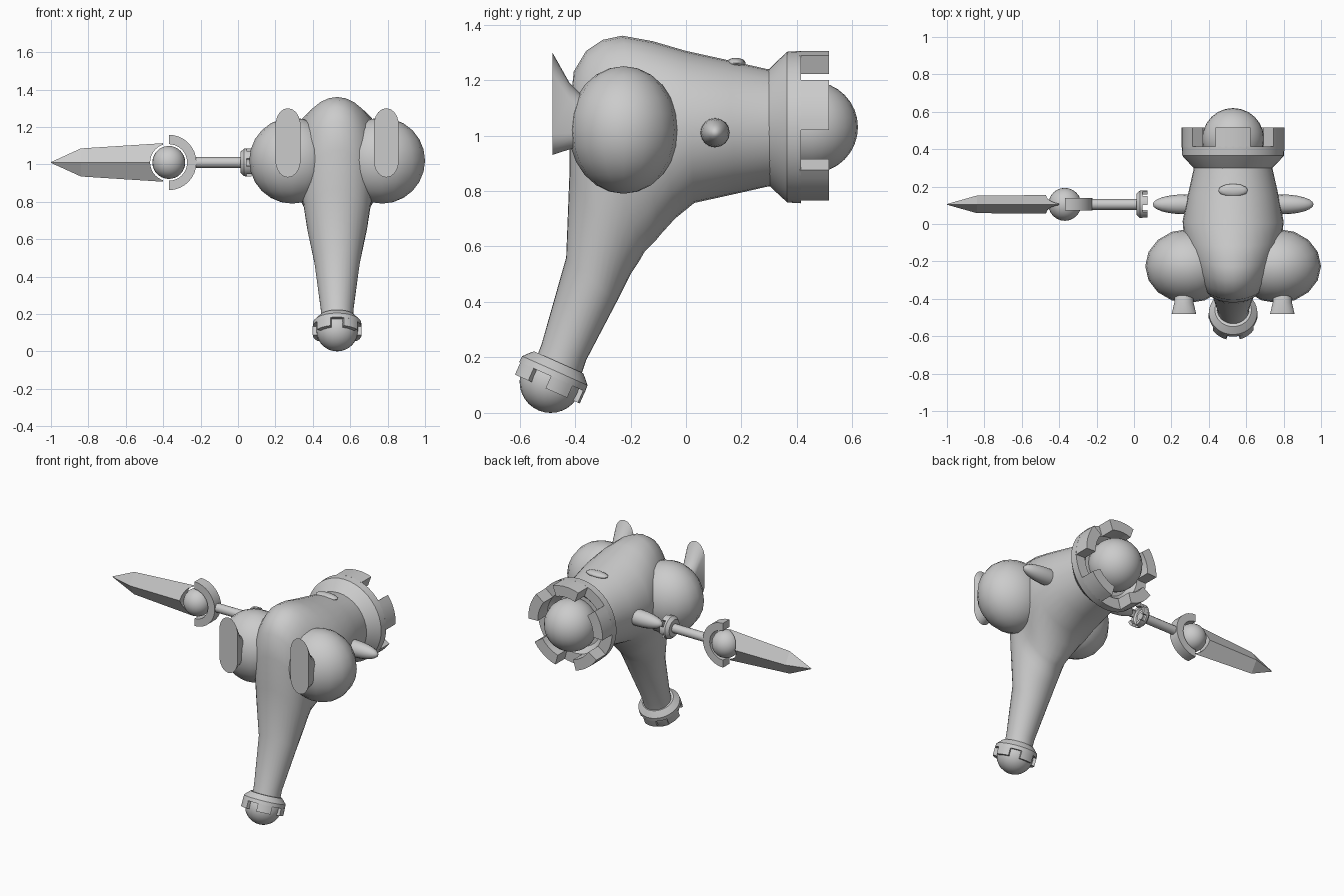
import bpy, bmesh, math
from mathutils import Vector, Matrix

if "Cube" in bpy.data.objects:
    bpy.data.objects.remove(bpy.data.objects["Cube"])

CX = 0.53            # centre line of the body
AY, AZ = 0.105, 1.01  # axis of the arms and the sword

gray = bpy.data.materials.new("plain_gray")
gray.diffuse_color = (0.6, 0.6, 0.6, 1)
gray.use_nodes = True
gray.node_tree.nodes["Principled BSDF"].inputs["Base Color"].default_value = gray.diffuse_color


def finish(name, bm, smooth=35):
    bmesh.ops.recalc_face_normals(bm, faces=bm.faces)
    me = bpy.data.meshes.new(name)
    bm.to_mesh(me)
    bm.free()
    me.materials.append(gray)
    ob = bpy.data.objects.new(name, me)
    bpy.context.collection.objects.link(ob)
    if smooth:
        bpy.ops.object.select_all(action='DESELECT')
        ob.select_set(True)
        bpy.context.view_layer.objects.active = ob
        bpy.ops.object.shade_smooth_by_angle(angle=math.radians(smooth))
    return ob


def bridge(bm, rings, cap=True):
    rows = [[bm.verts.new(p) for p in ring] for ring in rings]
    n = len(rows[0])
    for a, b in zip(rows, rows[1:]):
        for i in range(n):
            j = (i + 1) % n
            bm.faces.new((a[i], a[j], b[j], b[i]))
    if cap:
        bm.faces.new(rows[0][::-1])
        bm.faces.new(rows[-1])


def loft(name, rings, smooth=35):
    bm = bmesh.new()
    bridge(bm, rings)
    return finish(name, bm, smooth)


def ball(name, loc, size, seg=24, rings=16, axis='Z'):
    bm = bmesh.new()
    rot = Matrix.Rotation(math.pi / 2, 4, 'Y') if axis == 'X' else Matrix()
    bmesh.ops.create_uvsphere(bm, u_segments=seg, v_segments=rings, radius=1, matrix=rot)
    bmesh.ops.transform(bm, matrix=Matrix.Translation(loc) @ Matrix.Diagonal((*size, 1)),
                        verts=bm.verts)
    return finish(name, bm, 60)


def battlement(name, rim, axis, ref, s):
    """Flared cup with five blocks on its rim; one block points along ref."""
    w = Vector(axis).normalized()
    u = Vector(ref)
    u = (u - w * u.dot(w)).normalized()
    v = w.cross(u)

    def pt(r, t, deg):
        a = math.radians(deg)
        return Vector(rim) + s * (w * t + r * (u * math.cos(a) + v * math.sin(a)))

    bm = bmesh.new()
    profile = [(.205, -.22), (.235, -.19), (.272, -.15), (.275, -.10), (.205, -.10), (.17, -.14)]
    bridge(bm, [[pt(r, t, 8 * i) for i in range(45)] for r, t in profile])
    for k in range(5):
        bridge(bm, [[pt(.275, -.105, d), pt(.275, 0, d), pt(.205, 0, d), pt(.205, -.105, d)]
                    for d in range(72 * k - 20, 72 * k + 21, 8)])
    return finish(name, bm)


# Body bending down into the single leg: top (y, z), bottom (y, z), half width
sections = [
    ((.33, 1.235), (.33, .82), .205),
    ((.29, 1.24), (.29, .815), .212),
    ((.15, 1.272), (.18, .79), .24),
    ((.00, 1.305), (.03, .757), .27),
    ((-.12, 1.34), (-.04, .70), .262),
    ((-.23, 1.36), (-.09, .645), .235),
    ((-.30, 1.345), (-.11, .62), .22),
    ((-.36, 1.305), (-.13, .60), .207),
    ((-.405, 1.23), (-.15, .58), .195),
    ((-.42, 1.08), (-.17, .545), .18),
    ((-.42, .87), (-.20, .50), .162),
    ((-.432, .56), (-.25, .40), .122),
    ((-.52, .25), (-.36, .19), .087),
    ((-.55, .17), (-.39, .10), .085),
]
rings = []
for (ty, tz), (by, bz), w in sections:
    c, h = Vector((CX, (ty + by) / 2, (tz + bz) / 2)), Vector((0, (ty - by) / 2, (tz - bz) / 2))
    rings.append([c + h * math.cos(a) + Vector((w * math.sin(a), 0, 0))
                  for a in (math.tau * i / 32 for i in range(32))])
loft("body_and_leg", rings, 50)

# Rear tower end, foot tower end, and their inset balls
battlement("rear_battlement", (CX, .515, 1.03), (0, 1, 0), (0, 0, 1), 1)
ball("rear_ball", (CX, .455, 1.03), (.165, .165, .165))
battlement("foot_battlement", (CX, -.502, .087), (0, -.407, -.913), (0, 1, 0), .475)
ball("foot_ball", (CX, -.488, .112), (.112, .112, .112))

# Small raised patch on the back
ball("back_patch", (CX, .18, 1.262), (.08, .035, .018), 12, 8)

# Mirrored shoulder balls, front plates and arms
for side, label in ((-1, "left"), (1, "right")):
    ball(label + "_shoulder", (CX + side * .24, -.225, 1.02), (.23, .198, .23), 16, 12)

    def stadium(y, hw, z0, z1):
        out = []
        for i in range(18):
            a = math.tau * i / 18 + math.pi / 18
            z = (z1 - 1.35 * hw if math.sin(a) > 0 else z0 + 1.35 * hw) + 1.35 * hw * math.sin(a)
            out.append((CX + side * .263 + hw * math.cos(a), y, z))
        return out
    loft(label + "_front_plate", [stadium(-.482, .067, .93, 1.30),
                                  stadium(-.42, .052, .95, 1.19),
                                  stadium(-.36, .050, .96, 1.13)], 30)
    ball(label + "_arm", (CX + side * .26, AY, AZ), (.17, .053, .053), 16, 12, 'X')

# Sword hilt: pommel cup, grip, ball
battlement("pommel_cup", (.072, AY, AZ), (1, 0, 0), (0, 1, 0), .27)
loft("grip", [[(x, AY + .029 * math.cos(math.tau * i / 12), AZ + .029 * math.sin(math.tau * i / 12))
               for i in range(12)] for x in (-.26, .04)])
ball("hilt_ball", (-.37, AY, AZ), (.088, .088, .088))

# Half ring guard
arc = []
for i in range(17):
    a = math.radians(-90 + 180 * i / 16)
    arc.append([(-.37 + r * math.cos(a), AY + y, AZ + r * math.sin(a))
                for r, y in ((.098, -.034), (.148, -.034), (.148, .034), (.098, .034))])
loft("guard", arc)

# Diamond blade, hollowed where it meets the ball
blade = loft("blade", [[(x, AY, AZ + h), (x, AY + d, AZ), (x, AY, AZ - h), (x, AY - d, AZ)]
                       for x, h, d in ((-.40, .103, .05), (-.84, .075, .047), (-1, .002, .002))], 0)
cutter = loft("blade_cutter", [[(-.37 + .1 * math.cos(math.tau * i / 32), AY + y,
                                 AZ + .1 * math.sin(math.tau * i / 32)) for i in range(32)]
                               for y in (-.2, .2)], 0)
cutter.hide_render = True
cutter.hide_viewport = True
cut = blade.modifiers.new("hollow", 'BOOLEAN')
cut.operation = 'DIFFERENCE'
cut.object = cutter
